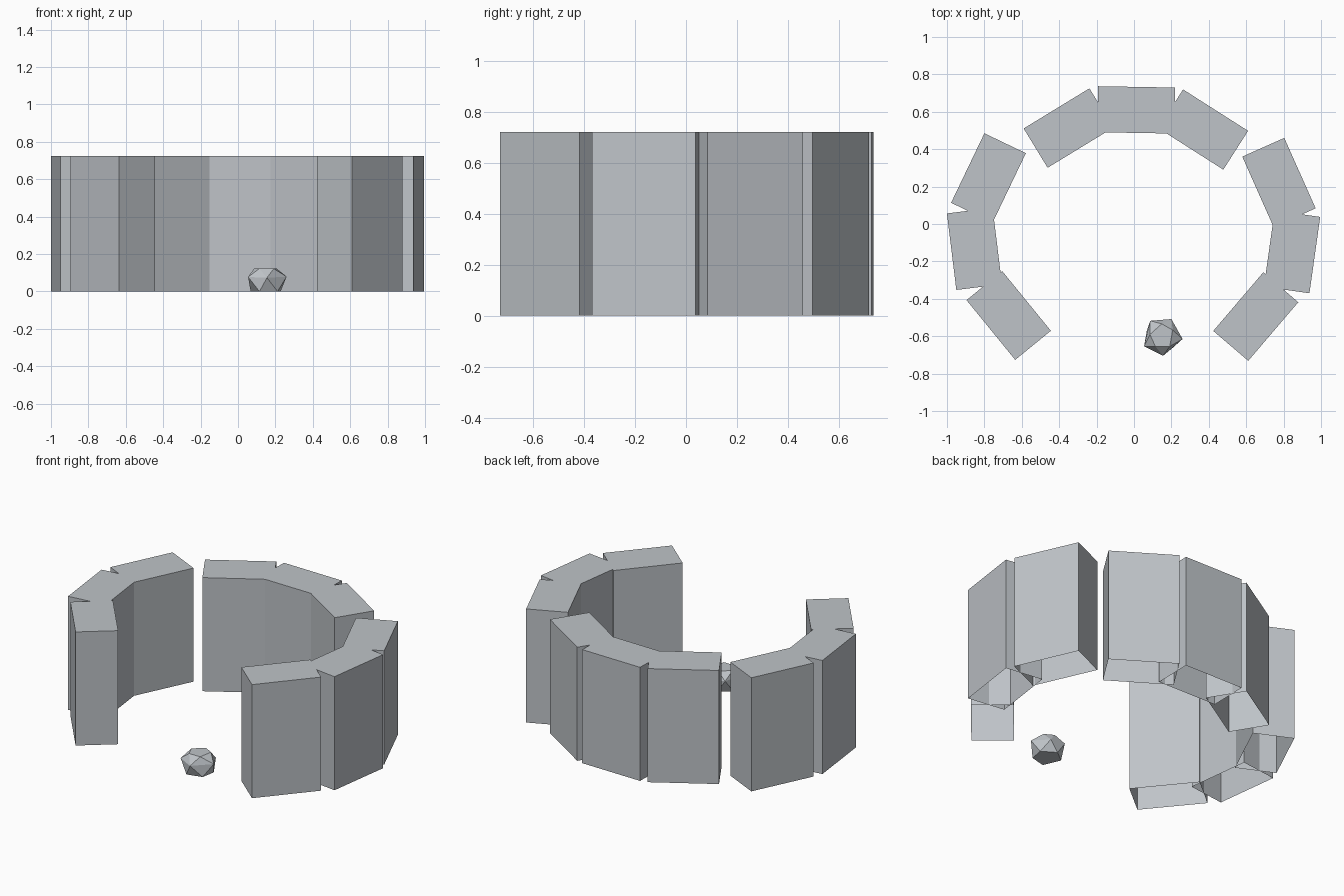
import bpy, bmesh, math, random
from mathutils import Matrix, Vector

default = bpy.data.objects.get("Cube")
if default:
    bpy.data.objects.remove(default)

LENGTH, DEPTH, HEIGHT = 0.412, 0.246, 0.723

stone = bpy.data.materials.new("pale grey stone")
stone.use_nodes = True
colour = (0.52, 0.55, 0.58, 1)
stone.diffuse_color = colour
stone.node_tree.nodes["Principled BSDF"].inputs["Base Color"].default_value = colour


def add_object(name, bm):
    mesh = bpy.data.meshes.new(name)
    bm.to_mesh(mesh)
    bm.free()
    mesh.materials.append(stone)
    obj = bpy.data.objects.new(name, mesh)
    bpy.context.collection.objects.link(obj)
    return obj


def wall_block(name, x, y, angle):
    """Upright slab, hollow and open underneath."""
    bm = bmesh.new()
    bmesh.ops.create_cube(bm, size=1)
    bm.normal_update()
    underside = [f for f in bm.faces if f.normal.z < -0.5]
    bmesh.ops.delete(bm, geom=underside, context='FACES_ONLY')
    bmesh.ops.scale(bm, vec=(LENGTH, DEPTH, HEIGHT), verts=bm.verts)
    obj = add_object(name, bm)
    obj.location = (x, y, HEIGHT / 2)
    obj.rotation_euler.z = math.radians(angle)


# Ring of wall blocks in three groups, open at the front
blocks = {
    "back_wall_centre": (0.012, 0.61, -1),
    "back_wall_right": (-0.35, 0.513, 31.4),
    "back_wall_left": (0.37, 0.505, -32.5),
    "right_wall_back": (-0.778, 0.246, 64.4),
    "right_wall_middle": (-0.853, -0.133, 97),
    "right_wall_front": (-0.67, -0.489, 129.2),
    "left_wall_back": (0.775, 0.222, -66),
    "left_wall_middle": (0.845, -0.149, -98),
    "left_wall_front": (0.651, -0.495, 49.5),
}
for name, placement in blocks.items():
    wall_block(name, *placement)

# Small faceted rock: three five-sided rings, each twisted against the last
random.seed(4)
bm = bmesh.new()
rings = []
for radius, height, twist in ((0.088, 0, 0), (0.108, 0.07, 36), (0.066, 0.122, 72)):
    ring = []
    for i in range(5):
        a = math.radians(72 * i + twist + 25 + random.uniform(-7, 7))
        r = radius * random.uniform(0.94, 1.04)
        z = height + (random.uniform(-0.012, 0.012) if twist == 36 else 0)
        ring.append(bm.verts.new((r * math.cos(a), r * math.sin(a), z)))
    rings.append(ring)
for low, high in zip(rings, rings[1:]):
    for i in range(5):
        j = (i + 1) % 5
        bm.faces.new((low[i], low[j], high[i]))
        bm.faces.new((low[j], high[j], high[i]))
bm.faces.new(rings[2])
bm.faces.new(rings[0][::-1])
bmesh.ops.recalc_face_normals(bm, faces=bm.faces)
rock = add_object("rock", bm)
rock.location = (0.15, -0.6, 0)
